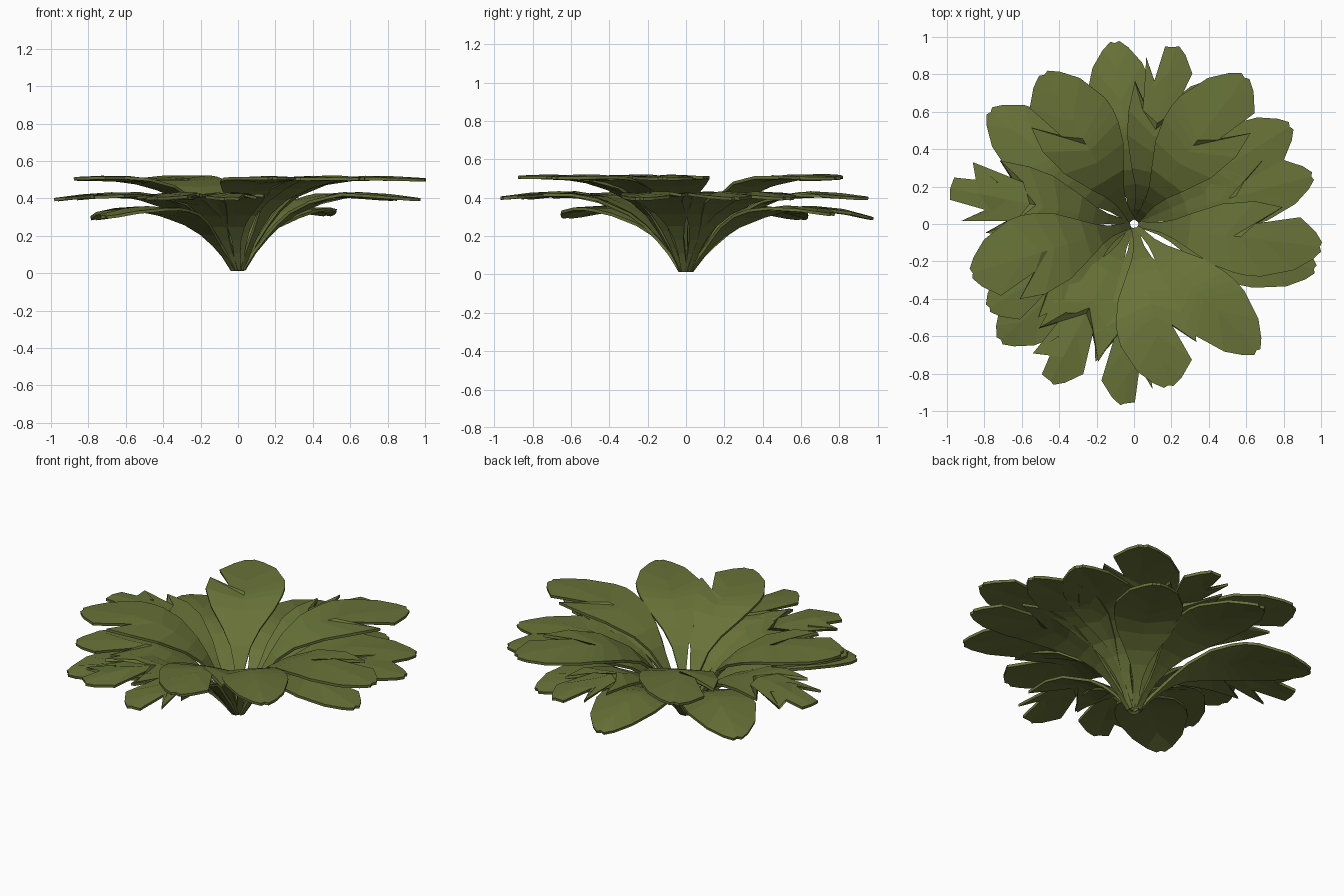
import bpy, math

if "Cube" in bpy.data.objects:
    bpy.data.objects.remove(bpy.data.objects["Cube"])

mat = bpy.data.materials.new("olive_leaf")
mat.diffuse_color = (0.14, 0.17, 0.04, 1)
mat.use_nodes = True
mat.node_tree.nodes["Principled BSDF"].inputs["Base Color"].default_value = mat.diffuse_color

# Leaf edges as (fraction of length, fraction of half width)
STALK = [(.03, .09), (.09, .1), (.15, .14), (.22, .26), (.3, .47)]
EDGE = {
    "plain": [(.43, .8), (.55, .96), (.62, 1), (.7, .98), (.87, .7), (.96, .36), (1, .12)],
    "notch": [(.45, .82), (.62, 1), (.77, .93), (.64, .4), (.87, .72), (.96, .38), (1, .12)],
    "double": [(.47, .85), (.6, .97), (.76, .98), (.62, .5), (.9, .8), (.75, .4), (.98, .3)],
}
MID = [.03, .09, .15, .22, .3, .41, .49, .53, .57, .68, .84, .99]

# Side profiles of the three tiers: (radius, height)
TIER = {
    "upper": [(0, .0), (.03, .015), (.06, .08), (.1, .16), (.2, .31), (.3, .405), (.45, .475), (.62, .505), (.8, .505), (1.05, .49)],
    "middle": [(0, .0), (.03, .01), (.06, .06), (.1, .12), (.2, .235), (.3, .315), (.45, .385), (.62, .42), (.8, .412), (1.05, .38)],
    "lower": [(0, .0), (.03, .01), (.06, .05), (.1, .1), (.2, .195), (.3, .265), (.45, .325), (.62, .345), (.8, .332), (1.05, .265)],
}


def height(tier, r):
    p = TIER[tier]
    for (a, za), (b, zb) in zip(p, p[1:]):
        if r <= b:
            return za + (zb - za) * (r - a) / (b - a)
    return p[-1][1]


def leaf(tier, i, angle, length, half, left, right, roll=0):
    a = math.radians(angle)
    c, s = math.cos(a), math.sin(a)

    def point(u, w):
        r, v = u * length, w * half
        z = height(tier, r) + .008 + v * math.tan(math.radians(roll)) * u - abs(w) * .012 * u
        return (c * r - s * v, s * r + c * v, z)

    verts, faces = [], []
    for m, l, r in zip(MID, STALK + EDGE[left], STALK + EDGE[right]):
        verts += [point(l[0], l[1]), point(m, 0), point(r[0], -r[1])]
    for k in range(len(MID) - 1):
        b = 3 * k
        faces += [(b, b + 1, b + 4, b + 3), (b + 1, b + 2, b + 5, b + 4)]
    me = bpy.data.meshes.new(f"{tier}_leaf_{i}")
    me.from_pydata(verts, [], faces)
    me.materials.append(mat)
    ob = bpy.data.objects.new(f"{tier}_leaf_{i}", me)
    bpy.context.collection.objects.link(ob)
    mod = ob.modifiers.new("thickness", "SOLIDIFY")
    mod.thickness = .016
    mod.offset = 0


# Leaves: angle, length, half width, left edge, right edge, roll
leaves = {
    "upper": [(-7, 1.01, .2, "notch", "plain", 0), (-78, .89, .21, "notch", "plain", 0),
              (-163, .91, .22, "notch", "plain", 2), (121, .94, .22, "notch", "plain", -4),
              (53, .99, .22, "plain", "notch", 0), (-46, .95, .18, "plain", "plain", 0)],
    "middle": [(169, 1.01, .2, "double", "double", 0), (77, .98, .17, "double", "notch", 2),
               (32, .99, .19, "plain", "plain", 0), (15, .99, .17, "notch", "plain", 0),
               (-14, 1.0, .18, "notch", "plain", 0),
               (-93, .97, .18, "double", "notch", 0), (-118, .96, .19, "notch", "double", 0),
               (-150, .9, .19, "notch", "plain", 0)],
    "lower": [(96, .98, .19, "plain", "plain", 0), (142, .98, .2, "plain", "plain", 0),
              (-139, .95, .2, "plain", "plain", 0), (58, .9, .19, "plain", "plain", 0)],
}
for tier, rows in leaves.items():
    for i, row in enumerate(rows, 1):
        leaf(tier, i, *row)
